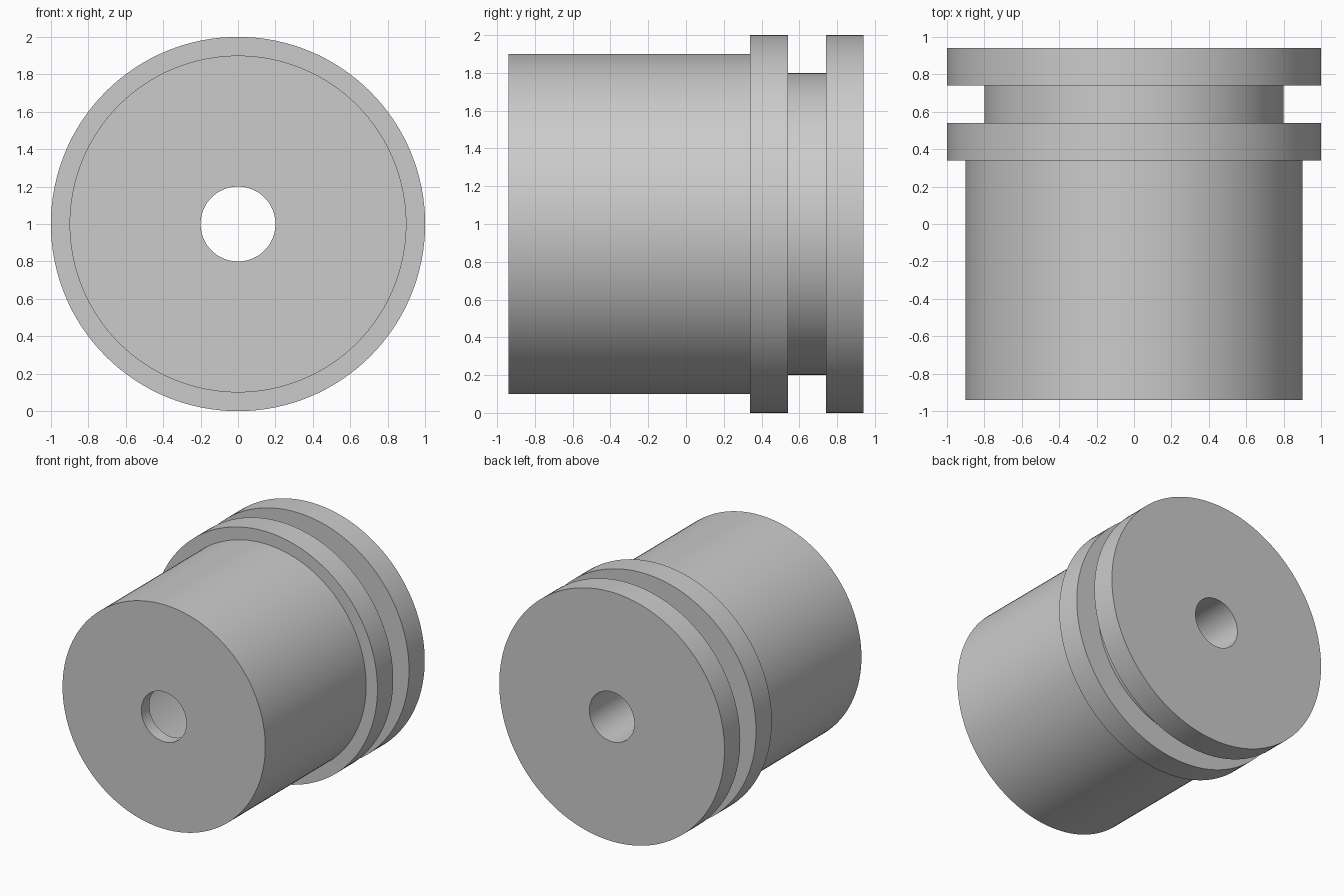
import bpy, bmesh, math
from mathutils import Matrix, Vector

cube = bpy.data.objects.get("Cube")
if cube:
    bpy.data.objects.remove(cube, do_unlink=True)

# Plain grey metal
grey = bpy.data.materials.new("grey metal")
grey.use_nodes = True
colour = (0.6, 0.6, 0.6, 1)
grey.diffuse_color = colour
grey.node_tree.nodes["Principled BSDF"].inputs["Base Color"].default_value = colour


def lathe(name, profile, steps=128):
    """Revolve a closed (radius, y) profile around the lengthwise axis."""
    bm = bmesh.new()
    verts = [bm.verts.new((r, y, 0)) for r, y in profile]
    edges = [bm.edges.new((a, b)) for a, b in zip(verts, verts[1:] + verts[:1])]
    bmesh.ops.spin(bm, geom=verts + edges, cent=(0, 0, 0), axis=(0, 1, 0),
                   angle=math.tau, steps=steps, use_merge=True)
    bmesh.ops.remove_doubles(bm, verts=bm.verts, dist=1e-5)
    bmesh.ops.recalc_face_normals(bm, faces=bm.faces)
    mesh = bpy.data.meshes.new(name)
    bm.to_mesh(mesh)
    bm.free()
    mesh.materials.append(grey)
    obj = bpy.data.objects.new(name, mesh)
    obj.location.z = 1
    bpy.context.collection.objects.link(obj)
    bpy.ops.object.select_all(action="DESELECT")
    obj.select_set(True)
    bpy.context.view_layer.objects.active = obj
    bpy.ops.object.shade_smooth_by_angle(angle=math.radians(30))
    return obj


# Stations along the length
front, shoulder, back = -0.94, 0.34, 0.94
groove_start, groove_end = 0.54, 0.74
rim, skirt, groove, bore, wall = 1.0, 0.9, 0.8, 0.2, 0.1

# Hollow skirt, two rims with a groove between, and a bore through both ends
lathe("grooved_piston", [
    (bore, front), (skirt, front),
    (skirt, shoulder), (rim, shoulder),
    (rim, groove_start), (groove, groove_start),
    (groove, groove_end), (rim, groove_end),
    (rim, back), (bore, back),
    (bore, shoulder), (skirt - wall, shoulder),
    (skirt - wall, front + wall), (bore, front + wall),
])
